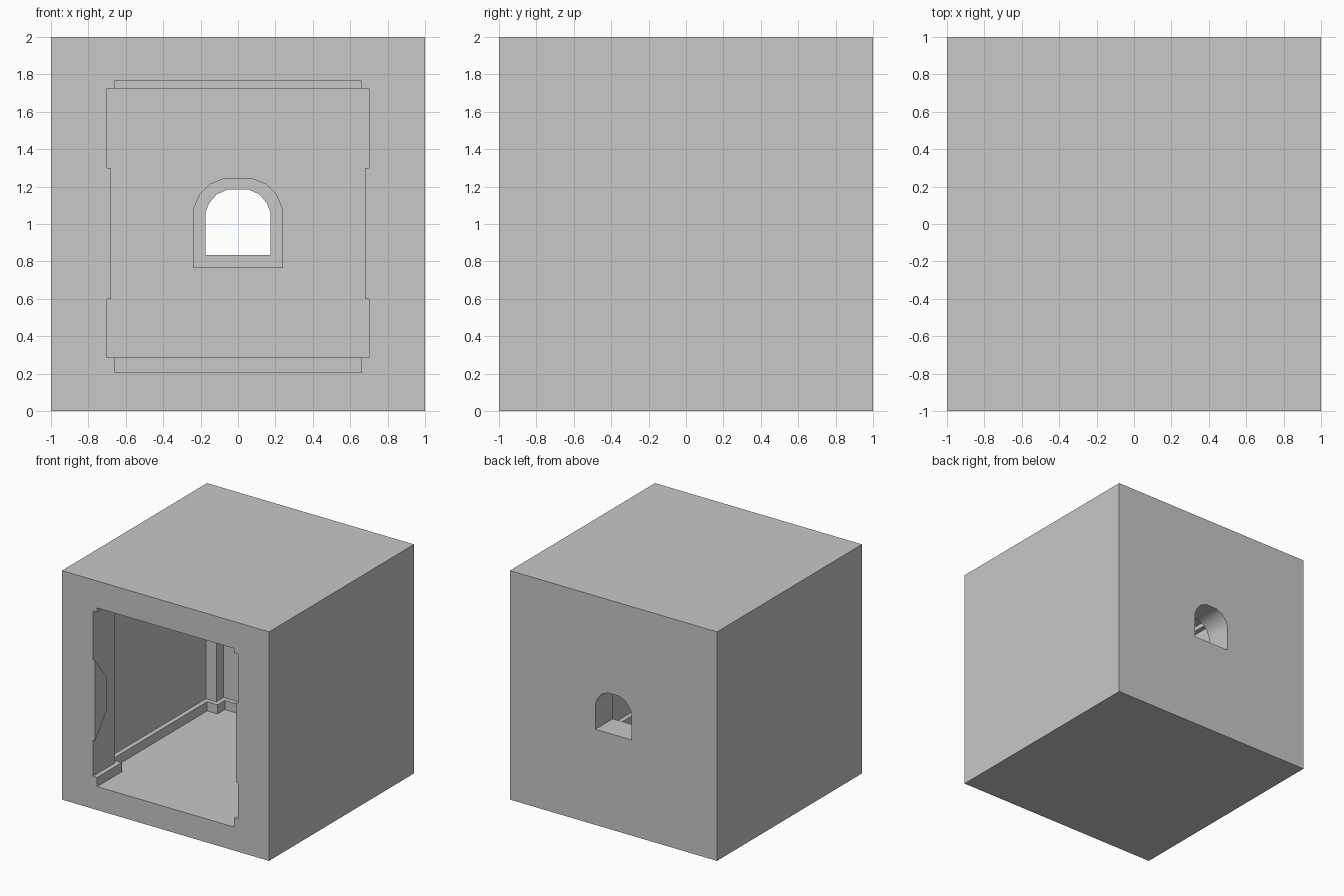
import bpy
import bmesh
from mathutils import Vector

cube = bpy.data.objects.get("Cube")
if cube:
    bpy.data.objects.remove(cube, do_unlink=True)

stone = bpy.data.materials.new("light_grey_stone")
stone.use_nodes = True
GREY = (0.58, 0.58, 0.58, 1)
stone.diffuse_color = GREY
stone.node_tree.nodes["Principled BSDF"].inputs["Base Color"].default_value = GREY


def prism(name, outline, axis, start, end):
    """Extrude a flat outline along one axis from start to end."""
    bm = bmesh.new()
    verts = []
    for point in outline:
        co = list(point)
        co.insert(axis, start)
        verts.append(bm.verts.new(co))
    face = bm.faces.new(verts)
    grown = bmesh.ops.extrude_face_region(bm, geom=[face])
    move = Vector((0, 0, 0))
    move[axis] = end - start
    bmesh.ops.translate(bm, vec=move, verts=[
        v for v in grown["geom"] if isinstance(v, bmesh.types.BMVert)])
    bmesh.ops.recalc_face_normals(bm, faces=bm.faces)
    mesh = bpy.data.meshes.new(name)
    bm.to_mesh(mesh)
    bm.free()
    mesh.materials.append(stone)
    obj = bpy.data.objects.new(name, mesh)
    bpy.context.collection.objects.link(obj)
    return obj


def mirrored(half):
    """Complete a right-hand half outline with its left-hand mirror."""
    return half + [(-x, other) for x, other in reversed(half)]


def combine(target, tool, operation):
    """Apply a boolean and discard its helper."""
    tool.hide_render = True
    mod = target.modifiers.new(tool.name, "BOOLEAN")
    mod.operation = operation
    mod.solver = "EXACT"
    mod.object = tool
    bpy.ops.object.select_all(action="DESELECT")
    bpy.context.view_layer.objects.active = target
    target.select_set(True)
    bpy.ops.object.modifier_apply(modifier=mod.name)
    bpy.data.objects.remove(tool, do_unlink=True)


def room_plan(trim):
    """Room outline with corner pillars and an open front."""
    pillar, wall = 0.70 - trim, 0.80 - trim
    return mirrored([(pillar, -1.2), (pillar, -pillar), (wall, -pillar),
                     (wall, pillar), (pillar, pillar), (pillar, wall)])


# Solid block hollowed out; the narrower cut leaves the plinth and cornice
room = prism("stone_room", mirrored([(1, -1), (1, 1)]), 2, 0, 2)
combine(room, prism("room_core", room_plan(0.04), 2, 0.205, 1.765), "DIFFERENCE")
combine(room, prism("room_walls", room_plan(0), 2, 0.285, 1.725), "DIFFERENCE")

# Raised arched frame on the back wall, then the window through it
frame = mirrored([(0.24, 0.765), (0.24, 1.08), (0.205, 1.16),
                  (0.15, 1.215), (0.07, 1.247)])
window = mirrored([(0.175, 0.835), (0.175, 1.06), (0.155, 1.11),
                   (0.115, 1.158), (0.055, 1.185)])
combine(room, prism("window_frame", frame, 1, 0.76, 0.9), "UNION")
combine(room, prism("window_hole", window, 1, 0.6, 1.2), "DIFFERENCE")

# Shallow tapered pads on the front jambs
pad = [(-1, 0.60), (-0.845, 0.80), (-0.845, 1.10), (-1, 1.30)]
for side in (-1, 1):
    combine(room, prism("jamb_pad", pad, 0, side * 0.68, side * 0.8), "UNION")

# Smooth the arch while keeping the masonry edges sharp
room.select_set(True)
bpy.context.view_layer.objects.active = room
bpy.ops.object.shade_smooth_by_angle()
